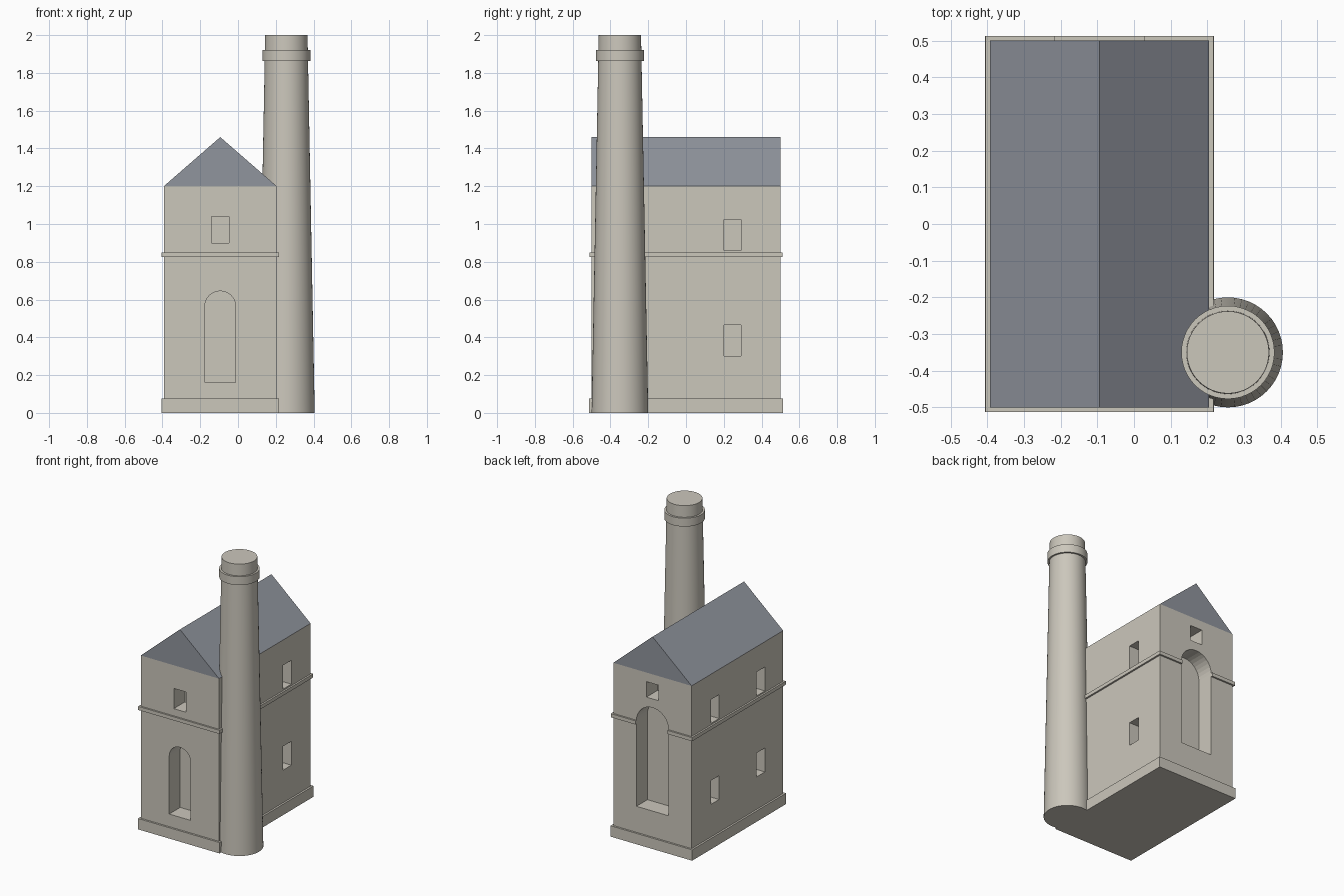
import bpy, bmesh, math

if "Cube" in bpy.data.objects:
    bpy.data.objects.remove(bpy.data.objects["Cube"])

CX, HX = -0.094, 0.299      # house centre and half width
HY, EAVES, RIDGE = 0.5, 1.2, 1.46
DEPTH = 0.12                # recess depth of the openings


def material(name, col):
    m = bpy.data.materials.new(name)
    m.diffuse_color = (*col, 1)
    m.use_nodes = True
    m.node_tree.nodes["Principled BSDF"].inputs["Base Color"].default_value = m.diffuse_color
    return m


STONE = material("stone", (0.60, 0.57, 0.50))
SLATE = material("slate", (0.28, 0.30, 0.34))


def finish(name, bm, mat):
    bmesh.ops.recalc_face_normals(bm, faces=bm.faces)
    me = bpy.data.meshes.new(name)
    bm.to_mesh(me)
    bm.free()
    ob = bpy.data.objects.new(name, me)
    bpy.context.collection.objects.link(ob)
    if mat:
        me.materials.append(mat)
    return ob


def box(name, x0, x1, y0, y1, z0, z1, mat=None):
    bm = bmesh.new()
    bmesh.ops.create_cube(bm, size=1)
    for v in bm.verts:
        v.co = (x1 if v.co.x > 0 else x0, y1 if v.co.y > 0 else y0, z1 if v.co.z > 0 else z0)
    return finish(name, bm, mat)


def prism(name, profile, y0, y1, mat=None):
    """Extrude an x-z profile along y."""
    bm = bmesh.new()
    f = bm.faces.new([bm.verts.new((x, y0, z)) for x, z in profile])
    ext = bmesh.ops.extrude_face_region(bm, geom=[f])["geom"]
    bmesh.ops.translate(bm, vec=(0, y1 - y0, 0),
                        verts=[g for g in ext if isinstance(g, bmesh.types.BMVert)])
    return finish(name, bm, mat)


def arch(name, hw, z0, top, y0, y1):
    zc = top - hw
    pts = [(CX - hw, z0), (CX + hw, z0)]
    pts += [(CX + hw * math.cos(math.pi * i / 16), zc + hw * math.sin(math.pi * i / 16))
            for i in range(17)]
    return prism(name, pts, y0, y1)


def cut(ob, cutter):
    cutter.hide_render = True
    cutter.hide_set(True)
    m = ob.modifiers.new("opening", "BOOLEAN")
    m.operation, m.solver, m.object = "DIFFERENCE", "EXACT", cutter


def slab(name, off, z0, z1):
    return box(name, CX - HX - off, CX + HX + off, -HY - off, HY + off, z0, z1, STONE)


# House body, base course, string course and roof
walls = box("walls", CX - HX, CX + HX, -HY, HY, 0, EAVES, STONE)
slab("plinth", 0.013, 0, 0.075)
band = slab("string_course", 0.012, 0.825, 0.85)
prism("roof", [(CX - HX, EAVES), (CX + HX, EAVES), (CX, RIDGE)], -HY, HY, SLATE)

# Arched doorway in front, taller arch at the back that breaks the string course
cut(walls, arch("front_door_cutter", 0.082, 0.162, 0.645, -HY - 0.1, -HY + DEPTH))
back = arch("back_arch_cutter", 0.123, 0.255, 0.97, HY - DEPTH, HY + 0.1)
cut(walls, back)
cut(band, back)

# Gable windows
W = 0.047
cut(walls, box("front_window_cutter", CX - W, CX + W, -HY - 0.1, -HY + DEPTH, 0.9, 1.04))
cut(walls, box("back_window_cutter", CX - W, CX + W, HY - DEPTH, HY + 0.1, 1.03, 1.137))

# Side windows: two columns on the left, one on the right beside the chimney
for side, y in ((-1, -0.255), (-1, 0.245), (1, 0.245)):
    xs = sorted((CX + side * (HX - DEPTH), CX + side * (HX + 0.1)))
    for z in (0.3, 0.86):
        cut(walls, box("side_window_cutter", *xs, y - 0.045, y + 0.045, z, z + 0.165))


# Tapered round chimney with a collar
def cone(name, r0, r1, z0, z1):
    bpy.ops.mesh.primitive_cone_add(vertices=48, radius1=r0, radius2=r1, depth=z1 - z0,
                                    location=(0.256, -0.35, (z0 + z1) / 2))
    ob = bpy.context.object
    ob.name = name
    ob.data.materials.append(STONE)
    bpy.ops.object.shade_smooth_by_angle()


cone("chimney_shaft", 0.15, 0.112, 0, 2)
cone("chimney_collar", 0.127, 0.127, 1.862, 1.92)
